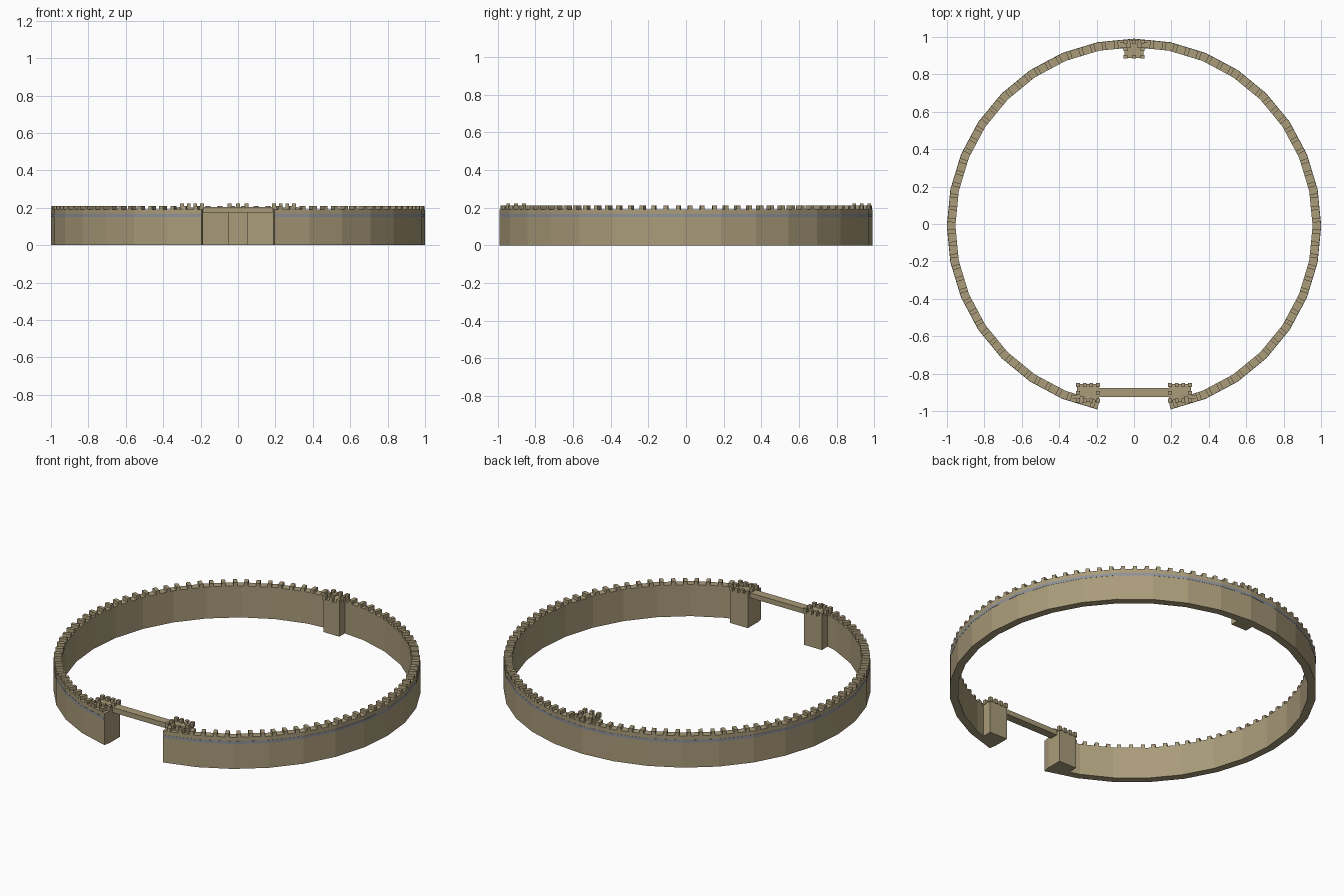
import bpy, bmesh, math
from mathutils import Matrix, Vector

if "Cube" in bpy.data.objects:
    bpy.data.objects.remove(bpy.data.objects["Cube"])

CY = -0.01           # ring centre in y
SEG = 32             # sides of the full ring; two are left open for the gate
R_OUT, R_IN, H = 1.0, 0.955, 0.19


def material(name, rgb):
    m = bpy.data.materials.new(name)
    m.diffuse_color = (*rgb, 1)
    m.use_nodes = True
    m.node_tree.nodes["Principled BSDF"].inputs["Base Color"].default_value = m.diffuse_color
    return m


stone = material("tan_stone", (0.40, 0.33, 0.195))
grey = material("blue_grey_trim", (0.27, 0.285, 0.32))


def finish(name, bm, mat):
    bmesh.ops.recalc_face_normals(bm, faces=bm.faces)
    me = bpy.data.meshes.new(name)
    bm.to_mesh(me)
    bm.free()
    me.materials.append(mat)
    ob = bpy.data.objects.new(name, me)
    bpy.context.collection.objects.link(ob)
    return ob


def box(bm, x0, x1, y0, y1, z0, z1):
    m = Matrix.Translation(((x0 + x1) / 2, (y0 + y1) / 2, (z0 + z1) / 2))
    bmesh.ops.create_cube(bm, size=1, matrix=m @ Matrix.Diagonal((x1 - x0, y1 - y0, z1 - z0, 1)))


def point(i, r, z):
    a = -math.pi / 2 + (i + 1) * 2 * math.pi / SEG
    return Vector((r * math.cos(a), CY + r * math.sin(a), z))


def ring(name, r0, r1, z0, z1, mat):
    bm = bmesh.new()
    sections = []
    for i in range(SEG - 1):
        sections.append([bm.verts.new(point(i, r, z))
                         for r, z in ((r0, z0), (r1, z0), (r1, z1), (r0, z1))])
    for a, b in zip(sections, sections[1:]):
        for k in range(4):
            bm.faces.new((a[k], a[(k + 1) % 4], b[(k + 1) % 4], b[k]))
    bm.faces.new(sections[0])
    bm.faces.new(sections[-1])
    return finish(name, bm, mat)


# Curtain wall and the thin trim line near its top
ring("curtain_wall", R_IN, R_OUT, 0, H, stone)
ring("wall_trim", R_OUT - 0.004, R_OUT + 0.001, 0.15, 0.166, grey)

# Merlons: three across each wall panel
bm = bmesh.new()
for i in range(SEG - 2):
    p, q = point(i, R_OUT, 0), point(i + 1, R_OUT, 0)
    along = (q - p).normalized()
    ang = math.atan2(along.y, along.x)
    inward = Vector((-along.y, along.x, 0))
    for t in (1 / 6, 0.5, 5 / 6):
        c = p.lerp(q, t) + inward * 0.0224
        c.z = H + 0.0095
        bmesh.ops.create_cube(bm, size=1, matrix=Matrix.Translation(c)
                              @ Matrix.Rotation(ang, 4, 'Z')
                              @ Matrix.Diagonal((0.022, 0.0445, 0.021, 1)))
finish("wall_merlons", bm, stone)


def tower(name, x0, x1, y0, y1, nx, ny):
    top = 0.2
    bm = bmesh.new()
    box(bm, x0, x1, y0, y1, 0, top)
    s, j = 0.02, 0.004          # merlon width and overhang
    spots = set()
    for k in range(nx):
        x = x0 + s / 2 - j + (x1 - x0 - s + 2 * j) * k / (nx - 1)
        spots |= {(x, y0 + s / 2 - j), (x, y1 - s / 2 + j)}
    for k in range(1, ny - 1):
        y = y0 + s / 2 - j + (y1 - y0 - s + 2 * j) * k / (ny - 1)
        spots |= {(x0 + s / 2 - j, y), (x1 - s / 2 + j, y)}
    for x, y in spots:
        box(bm, x - s / 2, x + s / 2, y - s / 2, y + s / 2, top - 0.006, top + 0.022)
    return finish(name, bm, stone)


# Gate towers and the rear tower
tower("gate_tower_left", -0.305, -0.187, -0.95, -0.855, 4, 3)
tower("gate_tower_right", 0.187, 0.305, -0.95, -0.855, 4, 3)
tower("rear_tower", -0.052, 0.052, 0.888, 0.98, 3, 3)

# Bridge over the gate
bm = bmesh.new()
box(bm, -0.19, 0.19, -0.926, -0.876, 0.174, 0.204)
finish("gate_bridge", bm, stone)

# Little steps from the wall walk up to the towers
bm = bmesh.new()
for s in (-1, 1):
    for edge, y, w in ((0.052, 0.955, 0.03), (0.305, -0.925, 0.022)):
        for k in range(3):
            a, b = sorted((s * (edge + 0.012 * k), s * (edge + 0.012 * (k + 1))))
            box(bm, a, b, y - w / 2, y + w / 2, 0.18, 0.204 - 0.004 * k)
finish("tower_steps", bm, stone)
